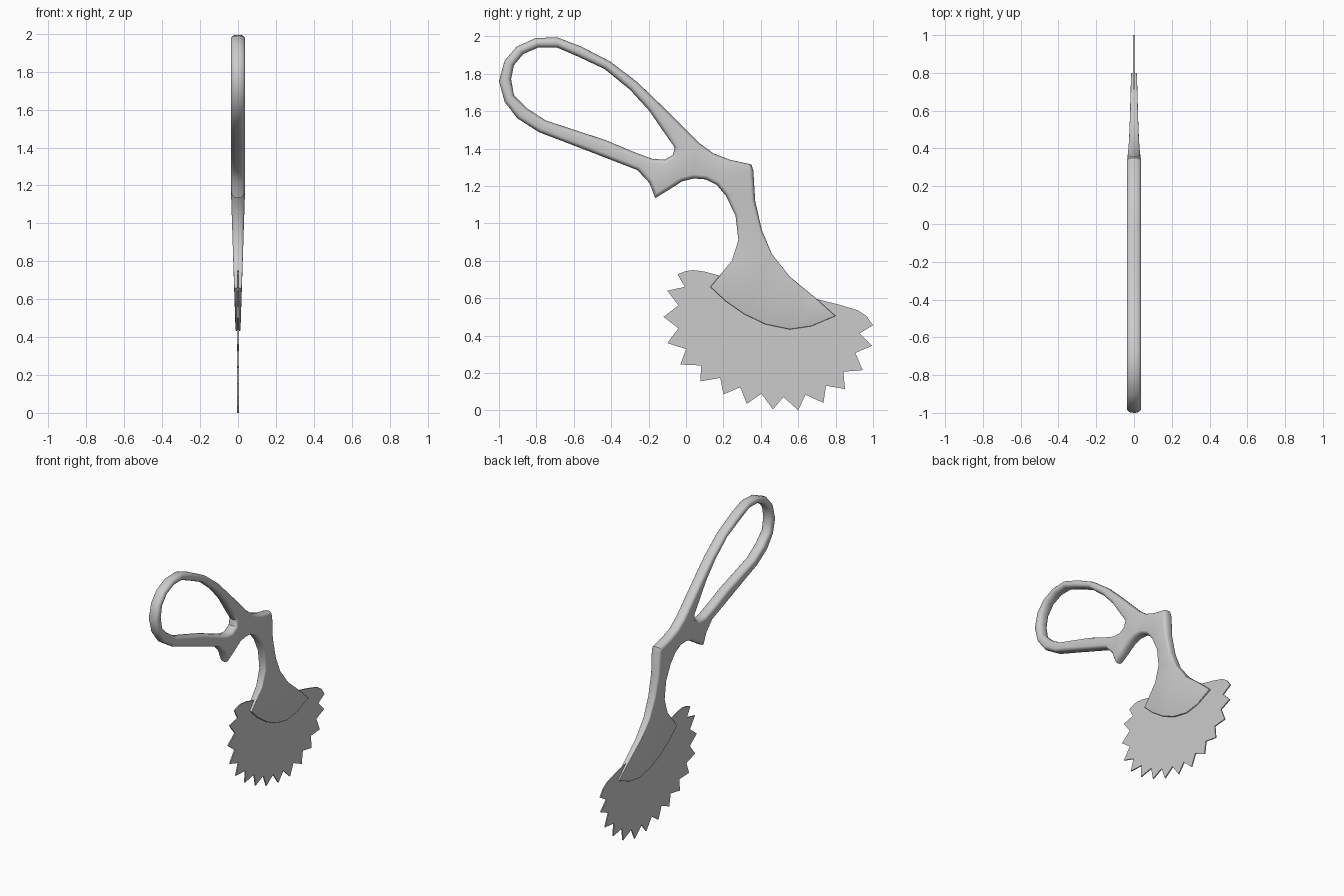
import bpy
import bmesh
import math
from mathutils import Vector

cube = bpy.data.objects.get("Cube")
if cube:
    bpy.data.objects.remove(cube, do_unlink=True)

# Single plain grey metal
metal = bpy.data.materials.new("grey metal")
metal.use_nodes = True
metal.diffuse_color = (0.6, 0.6, 0.6, 1)
for node in metal.node_tree.nodes:
    if node.type == "BSDF_PRINCIPLED":
        node.inputs["Base Color"].default_value = metal.diffuse_color


def ramp(value, low, high, start, end):
    """Blend from start to end while value goes from low to high."""
    f = min(1, max(0, (value - low) / (high - low)))
    return start + (end - start) * f


def oriented(points, counter_clockwise):
    pts = [Vector(p) for p in points]
    area = sum(a.x * b.y - b.x * a.y for a, b in zip(pts, pts[1:] + pts[:1]))
    return pts if (area > 0) == counter_clockwise else pts[::-1]


def inward_normals(pts):
    """Mitred normals pointing into the material, on the left of the path."""
    result = []
    for i, p in enumerate(pts):
        d1 = (p - pts[i - 1]).normalized()
        d2 = (pts[(i + 1) % len(pts)] - p).normalized()
        n1, n2 = Vector((-d1.y, d1.x)), Vector((-d2.y, d2.x))
        n = (n1 + n2).normalized()
        result.append(n / max(0.5, n.dot(n1)))
    return result


def rounded_plate(name, loops, half_thickness, rounding, steps):
    """Upright plate in the YZ plane, first loop outside and the rest holes."""
    bm = bmesh.new()
    angles = [math.pi * (i / steps - 0.5) for i in range(steps + 1)]
    cap_edges = ([], [])
    for index, loop in enumerate(loops):
        pts = oriented(loop, index == 0)
        normals = inward_normals(pts)
        rings = []
        for a in angles:
            ring = []
            for p, n in zip(pts, normals):
                r = rounding(p.y)
                q = p + n * r * (1 - math.cos(a))
                t = half_thickness(q.y)
                drop = min(1.5 * r, 0.9 * t)
                x = t - drop * (1 - abs(math.sin(a)))
                ring.append(bm.verts.new((math.copysign(x, a), q.x, q.y)))
            rings.append(ring)
        count = len(pts)
        for low, high in zip(rings, rings[1:]):
            for i in range(count):
                j = (i + 1) % count
                bm.faces.new((low[i], low[j], high[j], high[i]))
        for edges, ring in zip(cap_edges, (rings[0], rings[-1])):
            edges += [bm.edges.get((ring[i - 1], ring[i])) for i in range(count)]
    for edges, side in zip(cap_edges, (-1, 1)):
        bmesh.ops.triangle_fill(bm, edges=edges, use_beauty=True,
                                normal=(side, 0, 0))
    bmesh.ops.recalc_face_normals(bm, faces=bm.faces[:])
    mesh = bpy.data.meshes.new(name)
    bm.to_mesh(mesh)
    bm.free()
    obj = bpy.data.objects.new(name, mesh)
    bpy.context.collection.objects.link(obj)
    mesh.materials.append(metal)
    bpy.ops.object.select_all(action="DESELECT")
    obj.select_set(True)
    bpy.context.view_layer.objects.active = obj
    bpy.ops.object.shade_smooth_by_angle(angle=math.radians(38))
    return obj


# Frame outline, section by section: grip, shaft back, blade clamp, shaft front
grip_top = [(-1, 1.76), (-.97, 1.87), (-.905, 1.945), (-.805, 1.99),
            (-.69, 1.995), (-.56, 1.945), (-.405, 1.865), (-.26, 1.755),
            (-.12, 1.62), (-.015, 1.515), (.07, 1.43), (.145, 1.375),
            (.235, 1.34), (.35, 1.315)]
shaft_back = [(.36, 1.28), (.37, 1.12), (.405, .965), (.46, .835),
              (.555, .715), (.7, .595), (.8, .505)]
clamp_edge = [(.67, .45), (.555, .433), (.425, .46), (.31, .515),
              (.21, .585), (.13, .66)]
shaft_front = [(.245, .8), (.28, .91), (.265, 1.04), (.215, 1.145),
               (.165, 1.205), (.105, 1.235), (.04, 1.24), (-.02, 1.225),
               (-.09, 1.18)]
finger_spur = [(-.165, 1.135), (-.195, 1.215), (-.26, 1.285)]
grip_bottom = [(-.415, 1.345), (-.57, 1.405), (-.785, 1.487),
               (-.9, 1.56), (-.97, 1.65)]

# Opening of the looped grip
grip_hole = [(-.935, 1.77), (-.92, 1.845), (-.87, 1.905), (-.79, 1.94),
             (-.69, 1.94), (-.58, 1.893), (-.435, 1.825), (-.3, 1.715),
             (-.195, 1.6), (-.12, 1.49), (-.06, 1.405), (-.07, 1.365),
             (-.115, 1.34), (-.18, 1.345), (-.275, 1.38), (-.43, 1.445),
             (-.75, 1.55), (-.85, 1.615), (-.92, 1.685)]

# Handle frame: round and thick at the grip, flat and thin at the clamp
rounded_plate(
    "handle_frame",
    [grip_top + shaft_back + clamp_edge + shaft_front + finger_spur + grip_bottom,
     grip_hole],
    half_thickness=lambda z: ramp(z, .43, 1.2, .013, .038),
    rounding=lambda z: ramp(z, .75, 1.15, .004, .022),
    steps=8)

# Saw blade: tooth tips round the rim, with valleys pulled toward the centre
tooth_tips = [(-.045, .727), (-.1, .64), (-.12, .5), (-.1, .36), (-.03, .245),
              (.077, .155), (.2, .085), (.325, .035), (.465, .005), (.6, 0),
              (.735, .04), (.85, .115), (.945, .215), (.995, .345), (1, .455)]
blade_top = [(.965, .505), (.92, .535), (.82, .565), (.7, .595),
             (.18, .72), (.1, .742), (.04, .75), (0, .745)]
centre = Vector((.45, .5))
blade_outline = []
for tip, following in zip(tooth_tips, tooth_tips[1:]):
    middle = (Vector(tip) + Vector(following)) / 2
    valley = middle + (centre - middle).normalized() * .07
    blade_outline += [tip, valley]
blade_outline += [tooth_tips[-1]] + blade_top

rounded_plate("saw_blade", [blade_outline],
              half_thickness=lambda z: .004,
              rounding=lambda z: 0, steps=1)
